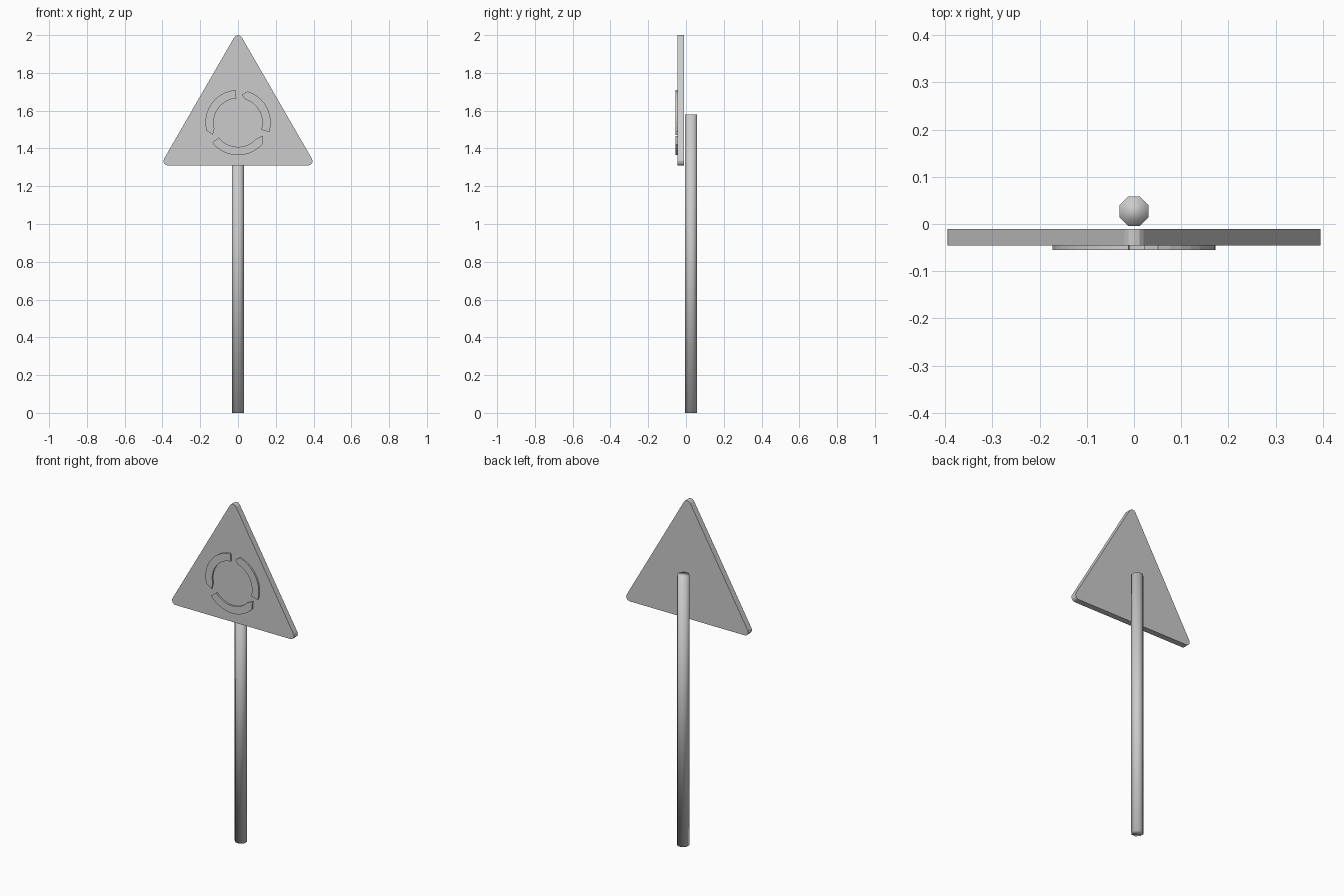
import bpy, bmesh
from math import radians, sin, cos, pi

cube = bpy.data.objects.get("Cube")
if cube:
    bpy.data.objects.remove(cube, do_unlink=True)

grey = bpy.data.materials.new("plain grey")
grey.use_nodes = True
GREY = (0.6, 0.6, 0.6, 1)
grey.diffuse_color = GREY
grey.node_tree.nodes["Principled BSDF"].inputs["Base Color"].default_value = GREY


def add_object(name, bm):
    bmesh.ops.recalc_face_normals(bm, faces=bm.faces)
    mesh = bpy.data.meshes.new(name)
    bm.to_mesh(mesh)
    bm.free()
    mesh.materials.append(grey)
    obj = bpy.data.objects.new(name, mesh)
    bpy.context.collection.objects.link(obj)
    return obj


def polar(cx, cz, radius, degrees):
    a = radians(degrees)
    return cx + radius * cos(a), cz + radius * sin(a)


def extrude_outline(name, outline, front, back):
    """Solid slab from an x-z outline between two y depths."""
    bm = bmesh.new()
    face = bm.faces.new([bm.verts.new((x, front, z)) for x, z in outline])
    grown = bmesh.ops.extrude_face_region(bm, geom=[face], use_keep_orig=True)
    moved = [g for g in grown["geom"] if isinstance(g, bmesh.types.BMVert)]
    bmesh.ops.translate(bm, verts=moved, vec=(0, back - front, 0))
    return add_object(name, bm)


# Triangular plate with rounded corners
CORNER = 0.023
centres = [(0.372, 1.31 + CORNER, -90), (0, 2 - CORNER, 30), (-0.372, 1.31 + CORNER, 150)]
outline = [polar(x, z, CORNER, start + 30 * i)
           for x, z, start in centres for i in range(5)]
extrude_outline("sign_plate", outline, -0.046, -0.011)

# Raised ring of three curved arrows: flat tail angle, shoulder angle, tip angle
OUTER, INNER, MID, STEPS = 0.173, 0.129, 0.149, 10
arrows = {"left_arrow": (-17, 73, 82),
          "right_arrow": (94, 194, 206),
          "lower_arrow": (218, 318, 332)}
for name, (tail, shoulder, tip) in arrows.items():
    sweep = [tail + (shoulder - tail) * i / STEPS for i in range(STEPS + 1)]
    outline = [polar(0, 1.537, OUTER, a) for a in sweep]
    outline.append(polar(0, 1.537, MID, tip))
    outline += [polar(0, 1.537, INNER, a) for a in reversed(sweep)]
    extrude_outline(name, outline, -0.055, -0.045)

# Octagonal post, smooth shaded over its end caps
HEIGHT, HALF_WIDTH = 1.58, 0.031
bm = bmesh.new()
radius = HALF_WIDTH / cos(pi / 8)
ring = [bm.verts.new((radius * cos(pi / 8 + i * pi / 4),
                      0.027 + radius * sin(pi / 8 + i * pi / 4), 0)) for i in range(8)]
base = bm.faces.new(ring)
grown = bmesh.ops.extrude_face_region(bm, geom=[base], use_keep_orig=True)
top = [g for g in grown["geom"] if isinstance(g, bmesh.types.BMVert)]
bmesh.ops.translate(bm, verts=top, vec=(0, 0, HEIGHT))
for face in bm.faces:
    face.smooth = True
add_object("post", bm)
